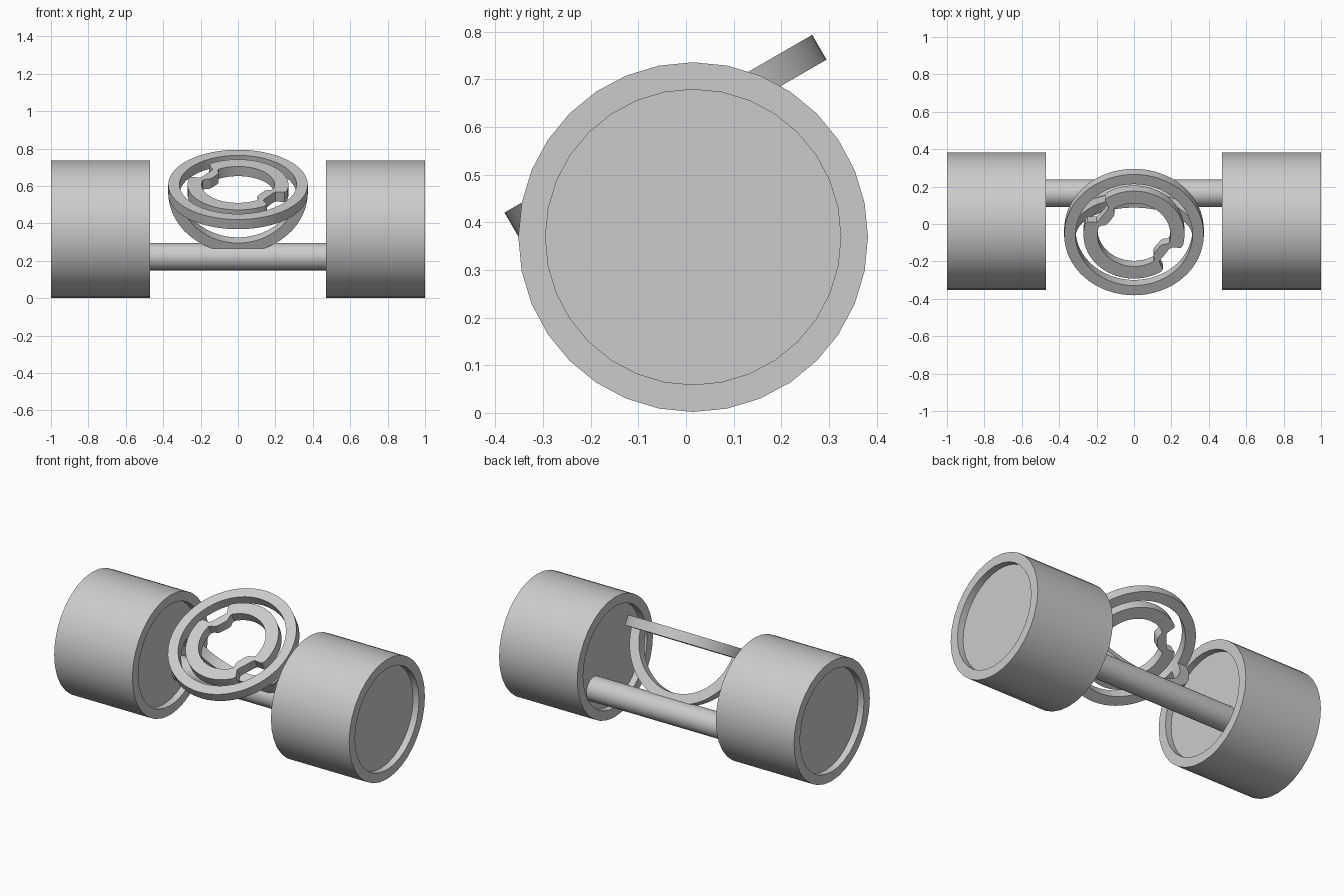
import bpy, bmesh, math
from mathutils import Matrix, Vector

if "Cube" in bpy.data.objects:
    bpy.data.objects.remove(bpy.data.objects["Cube"])

grey = bpy.data.materials.new("plain grey")
grey.diffuse_color = (0.6, 0.6, 0.6, 1)
grey.use_nodes = True
grey.node_tree.nodes["Principled BSDF"].inputs["Base Color"].default_value = grey.diffuse_color


def finish(name, bm, matrix):
    bmesh.ops.recalc_face_normals(bm, faces=bm.faces)
    me = bpy.data.meshes.new(name)
    bm.to_mesh(me)
    bm.free()
    me.materials.append(grey)
    ob = bpy.data.objects.new(name, me)
    ob.matrix_world = matrix
    bpy.context.collection.objects.link(ob)
    bpy.ops.object.select_all(action='DESELECT')
    ob.select_set(True)
    bpy.context.view_layer.objects.active = ob
    bpy.ops.object.shade_smooth_by_angle(angle=math.radians(35))
    return ob


def lathe(name, profile, sides, matrix):
    """Spin (radius, height) points around local z and close both ends."""
    bm = bmesh.new()
    loops = [[bm.verts.new((r * math.cos(a), r * math.sin(a), h))
              for a in (2 * math.pi * i / sides for i in range(sides))]
             for r, h in profile]
    for a, b in zip(loops, loops[1:]):
        for i in range(sides):
            j = (i + 1) % sides
            bm.faces.new((a[i], a[j], b[j], b[i]))
    bm.faces.new(loops[0])
    bm.faces.new(loops[-1])
    return finish(name, bm, matrix)


def band(name, rows, closed, half, matrix):
    """Flat ring or arc from (inner radius, outer radius, angle) rows."""
    bm = bmesh.new()
    cuts = []
    for ri, ro, a in rows:
        d = Vector((math.cos(a), math.sin(a), 0))
        up = Vector((0, 0, half))
        cuts.append([bm.verts.new(p) for p in
                     (d * ri - up, d * ro - up, d * ro + up, d * ri + up)])
    n = len(cuts)
    for i in range(n if closed else n - 1):
        a, b = cuts[i], cuts[(i + 1) % n]
        for k in range(4):
            m = (k + 1) % 4
            bm.faces.new((a[k], a[m], b[m], b[k]))
    if not closed:
        bm.faces.new(cuts[0])
        bm.faces.new(cuts[-1])
    return finish(name, bm, matrix)


# Wheels with a shallow recess in both ends
along_x = Matrix.Rotation(math.pi / 2, 4, 'Y')
L, D = 0.265, 0.04
wheel = [(0.31, -L + D), (0.31, -L), (0.367, -L),
         (0.367, L), (0.31, L), (0.31, L - D)]
for name, x in (("left_wheel", -0.735), ("right_wheel", 0.735)):
    lathe(name, wheel, 32, Matrix.Translation((x, 0.015, 0.369)) @ along_x)

# Axle between the wheel recesses
lathe("axle", [(0.073, -0.52), (0.073, 0.52)], 32,
      Matrix.Translation((0, 0.164, 0.222)) @ along_x)

# Tilted outer ring
tilt = Matrix.Translation((0, -0.043, 0.581)) @ Matrix.Rotation(math.radians(30), 4, 'X')
N = 64
band("outer_ring", [(0.313, 0.373, 2 * math.pi * i / N) for i in range(N)],
     True, 0.03, tilt)

# Half-ring bracket standing square to the ring, down to the axle
upright = tilt @ Matrix.Rotation(math.pi / 2, 4, 'X')
band("bracket", [(0.313, 0.373, math.pi + math.pi * i / 32) for i in range(33)],
     False, 0.03, upright)

# Inner ring that jogs inward at two opposite places
rows = []
for start in (-36, 144):
    for off, ri, ro in ((-22, 0.195, 0.27), (-18, 0.185, 0.262), (-15, 0.165, 0.215),
                        (-10, 0.157, 0.207), (0, 0.154, 0.205), (10, 0.157, 0.207),
                        (15, 0.165, 0.215), (18, 0.185, 0.262)):
        rows.append((ri, ro, math.radians(start + off)))
    for i in range(25):
        rows.append((0.195, 0.27, math.radians(start + 22 + i * 135 / 24)))
band("inner_ring", rows, True, 0.03, tilt)
